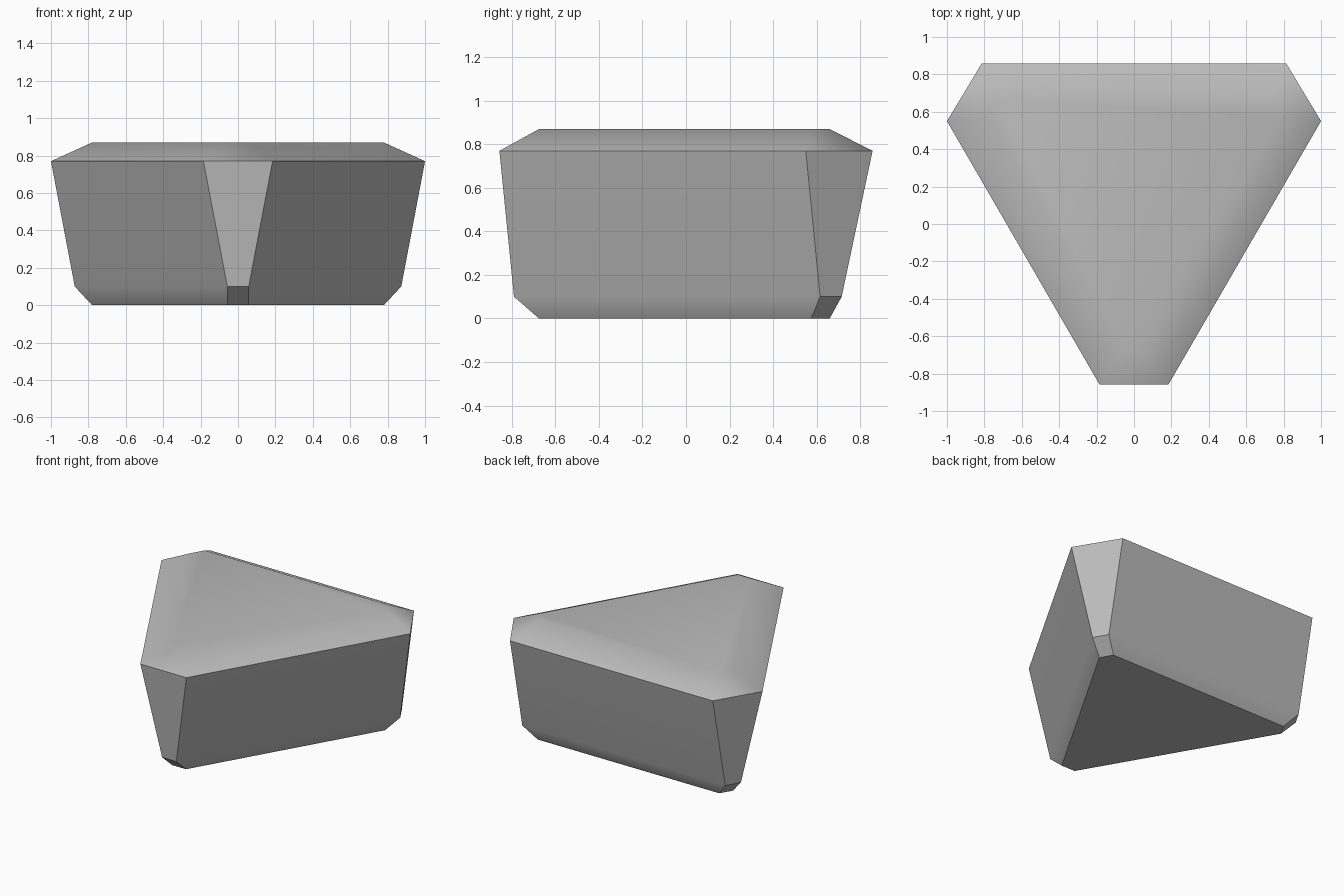
import bpy
import bmesh

cube = bpy.data.objects.get("Cube")
if cube:
    bpy.data.objects.remove(cube, do_unlink=True)

# Stone material
stone = bpy.data.materials.new("plain grey")
stone.use_nodes = True
colour = (0.5, 0.5, 0.5, 1.0)
stone.diffuse_color = colour
stone.node_tree.nodes["Principled BSDF"].inputs["Base Color"].default_value = colour

# Cross-sections of a triangle with cut corners:
# (z, front half-width, front y, side x, side y, back x, back y)
SECTIONS = [
    (0.00, 0.055, -0.675, 0.780, 0.575, 0.730, 0.660),
    (0.10, 0.057, -0.790, 0.873, 0.616, 0.816, 0.715),
    (0.77, 0.185, -0.857, 1.000, 0.550, 0.815, 0.857),
    (0.87, 0.055, -0.675, 0.780, 0.575, 0.730, 0.660),
]

# Loft the sections into a closed block
bm = bmesh.new()
rings = []
for z, fx, fy, sx, sy, bx, by in SECTIONS:
    right_half = [(fx, fy), (sx, sy), (bx, by)]
    outline = right_half + [(-x, y) for x, y in reversed(right_half)]
    rings.append([bm.verts.new((x, y, z)) for x, y in outline])
for low, high in zip(rings, rings[1:]):
    for i in range(6):
        j = (i + 1) % 6
        bm.faces.new((low[i], low[j], high[j], high[i]))
bm.faces.new(rings[0][::-1])
bm.faces.new(rings[-1])
bmesh.ops.recalc_face_normals(bm, faces=bm.faces)

mesh = bpy.data.meshes.new("triangular_block")
bm.to_mesh(mesh)
bm.free()
mesh.materials.append(stone)
block = bpy.data.objects.new("triangular_block", mesh)
bpy.context.collection.objects.link(block)

# Soft top rim, crisp side corners, flat large faces
bpy.ops.object.select_all(action="DESELECT")
block.select_set(True)
bpy.context.view_layer.objects.active = block
bpy.ops.object.shade_smooth_by_angle(angle=0.5236)
weighted = block.modifiers.new("Weighted Normals", "WEIGHTED_NORMAL")
weighted.keep_sharp = True
